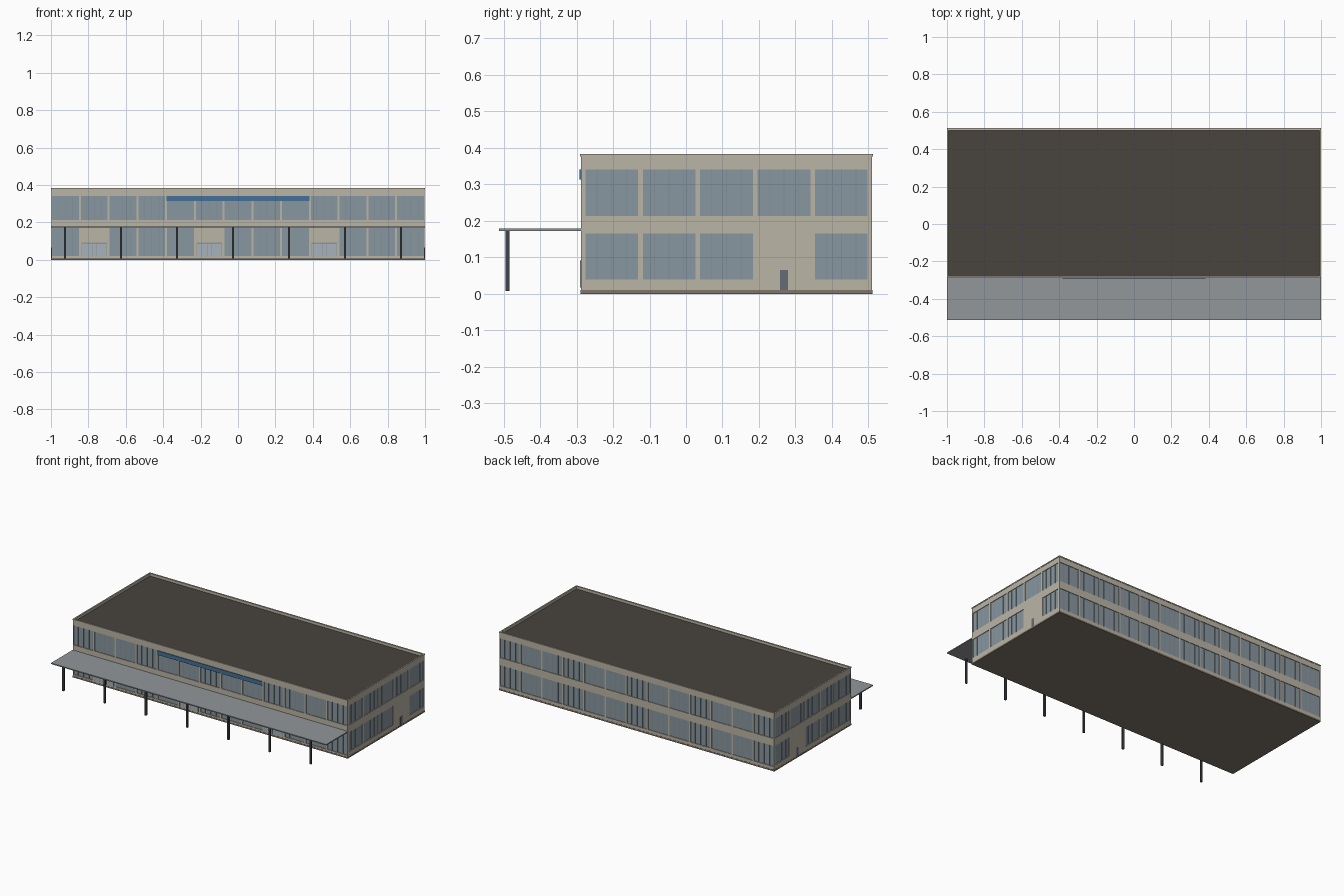
import bpy, bmesh

if "Cube" in bpy.data.objects:
    bpy.data.objects.remove(bpy.data.objects["Cube"])


def mat(name, r, g, b):
    m = bpy.data.materials.new(name)
    m.diffuse_color = (r, g, b, 1)
    m.use_nodes = True
    m.node_tree.nodes["Principled BSDF"].inputs["Base Color"].default_value = m.diffuse_color
    return m


WALL = mat("warm_stone", 0.50, 0.46, 0.38)
GLASS = mat("blue_grey_glass", 0.25, 0.31, 0.35)
FRAME = mat("window_frame", 0.22, 0.27, 0.30)
DOOR = mat("service_door", 0.13, 0.15, 0.18)
ENTRY = mat("entrance_glass", 0.38, 0.45, 0.49)
BASE = mat("brown_base", 0.22, 0.18, 0.14)
ROOF = mat("dark_roof", 0.065, 0.058, 0.05)
CANOPY = mat("canopy_grey", 0.29, 0.31, 0.32)
STEEL = mat("dark_steel", 0.05, 0.06, 0.065)
BLUE = mat("blue_band", 0.06, 0.16, 0.31)


def boxes(name, items, material):
    """One object made of boxes given as (x0, x1, y0, y1, z0, z1)."""
    bm = bmesh.new()
    for x0, x1, y0, y1, z0, z1 in items:
        vs = bmesh.ops.create_cube(bm, size=1)["verts"]
        for v in vs:
            v.co.x = max(x0, x1) if v.co.x > 0 else min(x0, x1)
            v.co.y = max(y0, y1) if v.co.y > 0 else min(y0, y1)
            v.co.z = z1 if v.co.z > 0 else z0
    me = bpy.data.meshes.new(name)
    bm.to_mesh(me)
    bm.free()
    me.materials.append(material)
    ob = bpy.data.objects.new(name, me)
    bpy.context.collection.objects.link(ob)
    return ob


X0, X1, Y0, Y1 = -0.998, 0.998, -0.288, 0.51
TOP, REC = 0.38, 0.006


def facade(name, side, bays, win_w, floors, blank=()):
    """Bands, piers, recessed panes and mullions for one wall."""
    def place(u0, u1, d0, d1, z0, z1):       # d is depth in from the wall face
        return {"front": (u0, u1, Y0 + d0, Y0 + d1, z0, z1),
                "back": (u0, u1, Y1 - d1, Y1 - d0, z0, z1),
                "right": (X1 - d1, X1 - d0, u0, u1, z0, z1),
                "left": (X0 + d0, X0 + d1, u0, u1, z0, z1)}[side]

    a, b = (X0, X1) if side in ("front", "back") else (Y0, Y1)
    margin = 0.004 if bays > 6 else 0.012
    pitch = (b - a - 2 * margin - win_w) / (bays - 1)
    starts = [a + margin + i * pitch for i in range(bays)]
    wall, glass, bars = [], [], []
    # the side walls stop short of the corners owned by the long walls
    lo, hi = (a, b) if bays > 6 else (a + REC, b - REC)
    levels = [0.01] + [z for f in floors for z in f] + [TOP - 0.004]
    for i in range(0, len(levels), 2):
        wall.append(place(lo, hi, 0, REC, levels[i], levels[i + 1]))
    for f, (z0, z1) in enumerate(floors):
        edge = lo
        for i, s in enumerate(starts):
            if f == 0 and i in blank:
                continue
            wall.append(place(edge, s, 0, REC, z0, z1))
            edge = s + win_w
            glass.append(place(s, edge, REC - 0.002, REC + 0.001, z0, z1))
            for k in (0.22, 0.5, 0.78):
                m = s + win_w * k
                bars.append(place(m - 0.0012, m + 0.0012, 0.002, REC, z0, z1))
        wall.append(place(edge, hi, 0, REC, z0, z1))
    boxes(name + "_wall", wall, WALL)
    boxes(name + "_window_glass", glass, GLASS)
    boxes(name + "_window_mullions", bars, FRAME)
    return starts


# Body core, base and roof
boxes("building_core", [(X0 + REC, X1 - REC, Y0 + REC, Y1 - REC, 0.01, 0.36)], WALL)
boxes("base_plinth", [(X0 - .001, X1 + .001, Y0 - .001, Y1 + .001, 0, 0.01)], BASE)
boxes("flat_roof", [(X0 + REC, X1 - REC, Y0 + REC, Y1 - REC, 0.36, 0.364)], ROOF)

# Four walls
upper = (0.214, 0.341)
front = facade("front", "front", 13, 0.143, [(0.02, 0.17), upper], blank=(1, 5, 9))
facade("back", "back", 13, 0.143, [(0.03, 0.165), upper])
for s in ("left", "right"):
    facade(s, s, 5, 0.144, [(0.04, 0.165), upper], blank=(3,))

# Parapet coping
c = 0.009
boxes("parapet_coping", [
    (-1, 1, Y0 - 0.002, Y0 + c, TOP - 0.004, TOP + 0.003),
    (-1, 1, Y1 - c, Y1 + 0.002, TOP - 0.004, TOP + 0.003),
    (-1, -1 + c, Y0 + c, Y1 - c, TOP - 0.004, TOP + 0.003),
    (1 - c, 1, Y0 + c, Y1 - c, TOP - 0.004, TOP + 0.003)], WALL)

# Side service doors
boxes("service_doors", [(X1 - .001, X1 + .001, 0.257, 0.279, 0.01, 0.065),
                        (X0 - .001, X0 + .001, 0.257, 0.279, 0.01, 0.065)], DOOR)

# Glazed front entrances
panes, rails = [], []
for i in (1, 5, 9):
    s, e = front[i] + 0.003, front[i] + 0.140
    mid = (s + e) / 2 - 0.012
    panes.append((s, e, Y0 - 0.001, Y0 + 0.001, 0.018, 0.085))
    rails.append((s, e, Y0 - 0.003, Y0 + 0.001, 0.085, 0.092))
    for x in (s, mid - 0.025, mid, mid + 0.025, e - 0.002):
        rails.append((x, x + 0.002, Y0 - 0.003, Y0 + 0.001, 0.018, 0.085))
boxes("entrance_doors", panes, ENTRY)
boxes("entrance_frames", rails, CANOPY)

# Blue fascia band
boxes("blue_fascia_band", [(-0.383, 0.381, Y0 - 0.004, Y0 + 0.001, 0.314, 0.341)], BLUE)

# Canopy and its posts
boxes("entrance_canopy", [(-1, 1, -0.512, Y0 + 0.002, 0.172, 0.179)], CANOPY)
boxes("canopy_posts", [(x - 0.006, x + 0.006, -0.495, -0.484, 0.008, 0.173)
                       for x in (-0.925 + 0.2995 * i for i in range(7))], STEEL)
